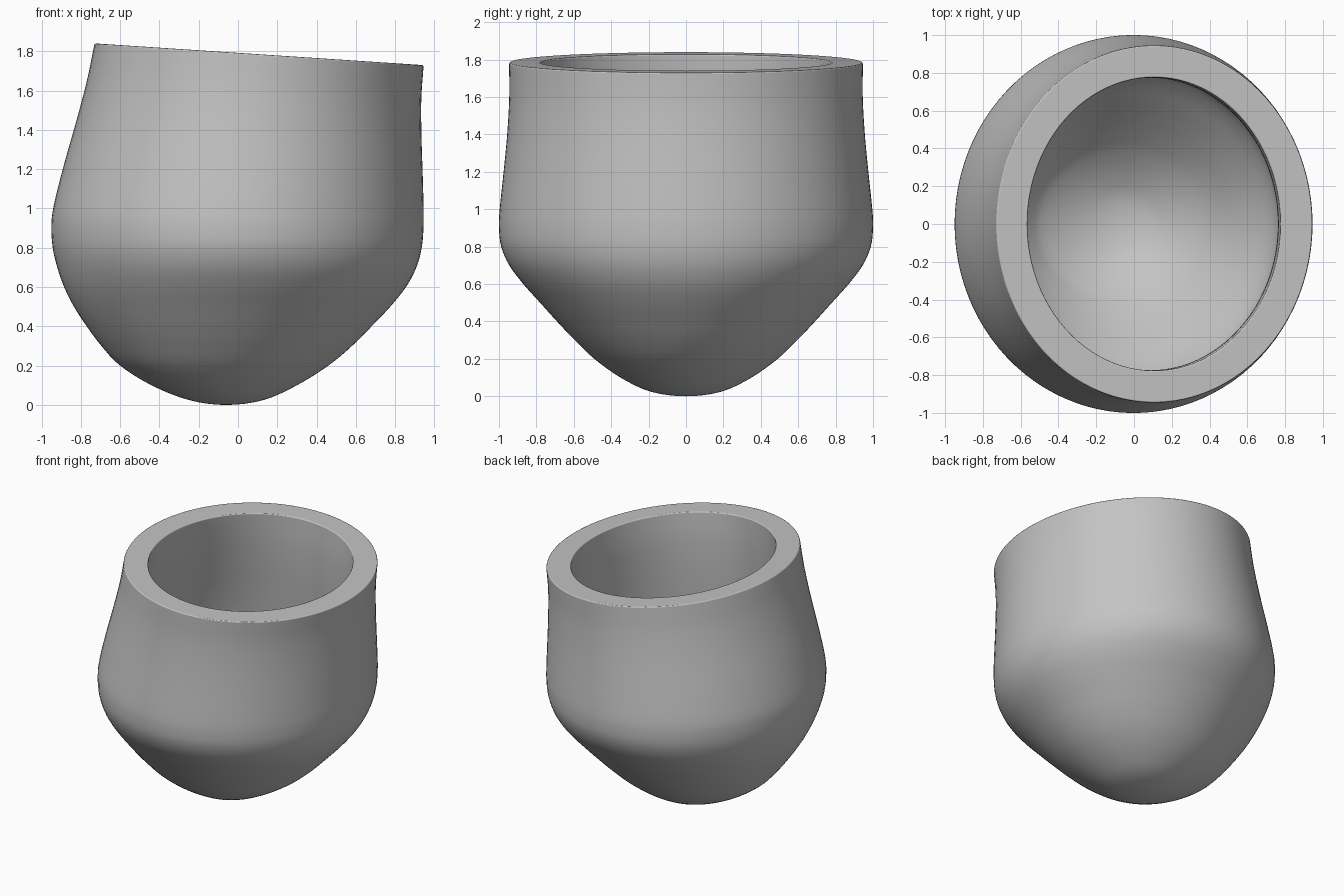
import bpy, bmesh, math

cube = bpy.data.objects.get("Cube")
if cube:
    bpy.data.objects.remove(cube, do_unlink=True)

SEGMENTS = 96
STEPS = 4
WALL = 0.17
RIM_Z, RIM_X, TILT = 1.785, 0.107, 0.066

# Outer cross-sections: height, right edge, left edge, half depth
PROFILE = [
    (0.0, -0.06, -0.06, 0.0),
    (0.025, -0.25, 0.13, 0.19),
    (0.1, -0.44, 0.30, 0.35),
    (0.2, -0.60, 0.46, 0.49),
    (0.3, -0.695, 0.58, 0.595),
    (0.4, -0.77, 0.68, 0.69),
    (0.5, -0.835, 0.775, 0.78),
    (0.6, -0.885, 0.855, 0.87),
    (0.7, -0.92, 0.908, 0.945),
    (0.8, -0.943, 0.935, 0.988),
    (0.9, -0.95, 0.944, 1.0),
    (1.0, -0.938, 0.945, 0.996),
    (1.2, -0.885, 0.94, 0.975),
    (1.4, -0.825, 0.934, 0.956),
    (1.6, -0.77, 0.933, 0.945),
    (RIM_Z, -0.73, 0.945, 0.946),
]


def spline(a, b, c, d, t):
    """Catmull-Rom blend between b and c."""
    return b + 0.5 * t * (c - a + t * (2 * a - 5 * b + 4 * c - d
                                       + t * (3 * (b - c) + d - a)))


def smooth_profile():
    z, r, l, y = PROFILE[1]
    before = (z, l, r, -y)
    p, q = PROFILE[-1], PROFILE[-2]
    after = tuple(2 * a - b for a, b in zip(p, q))
    pts = [before] + PROFILE + [after]
    rows = []
    for i in range(1, len(pts) - 2):
        for s in range(STEPS):
            rows.append([spline(*v, s / STEPS) for v in zip(*pts[i - 1:i + 3])])
    rows.append(p)
    return rows[1:]


def rim_height(x):
    return RIM_Z - TILT * (x - RIM_X)


def skin(bm, rings, pole, flip):
    """Join rings with quads and close the bottom with a fan."""
    for k in range(SEGMENTS):
        n = (k + 1) % SEGMENTS
        faces = [[pole, rings[0][n], rings[0][k]]]
        faces += [[a[k], a[n], b[n], b[k]] for a, b in zip(rings, rings[1:])]
        for f in faces:
            bm.faces.new(f[::-1] if flip else f)


# Outer shell: elliptical rings that lean gradually into the sloping rim
bm = bmesh.new()
outer = []
for h, right, left, depth in smooth_profile():
    lean = max(0.0, (h - 0.8) / (RIM_Z - 0.8)) * TILT
    ring = []
    for k in range(SEGMENTS):
        a = math.tau * k / SEGMENTS
        x = (left + right) / 2 + (left - right) / 2 * math.cos(a)
        ring.append(bm.verts.new((x, depth * math.sin(a), h - lean * (x - RIM_X))))
    outer.append(ring)
pole = bm.verts.new(PROFILE[0][1:2] + (0, 0))
skin(bm, outer, pole, False)
bm.normal_update()

# Inner shell: constant wall thickness, trimmed to the rim plane
inner = [[bm.verts.new(v.co - v.normal * WALL) for v in ring] for ring in outer]
inner_pole = bm.verts.new(pole.co - pole.normal * WALL)
for v in inner[-1]:
    v.co.z = rim_height(v.co.x)
skin(bm, inner, inner_pole, True)

# Flat rim
for k in range(SEGMENTS):
    n = (k + 1) % SEGMENTS
    bm.faces.new([outer[-1][k], outer[-1][n], inner[-1][n], inner[-1][k]])
bmesh.ops.recalc_face_normals(bm, faces=bm.faces[:])

mesh = bpy.data.meshes.new("cup_bowl")
bm.to_mesh(mesh)
bm.free()
cup = bpy.data.objects.new("cup_bowl", mesh)
bpy.context.collection.objects.link(cup)

# Plain grey material
grey = bpy.data.materials.new("plain_grey")
grey.use_nodes = True
colour = (0.55, 0.55, 0.55, 1)
grey.diffuse_color = colour
grey.node_tree.nodes["Principled BSDF"].inputs["Base Color"].default_value = colour
mesh.materials.append(grey)

# Smooth walls with a small softened rim edge
bpy.ops.object.select_all(action="DESELECT")
cup.select_set(True)
bpy.context.view_layer.objects.active = cup
bpy.ops.object.shade_smooth_by_angle(angle=math.radians(40))
bevel = cup.modifiers.new("rim_edge", "BEVEL")
bevel.width = 0.008
bevel.segments = 2
bevel.limit_method = "ANGLE"
bevel.angle_limit = math.radians(50)
bevel.harden_normals = True
